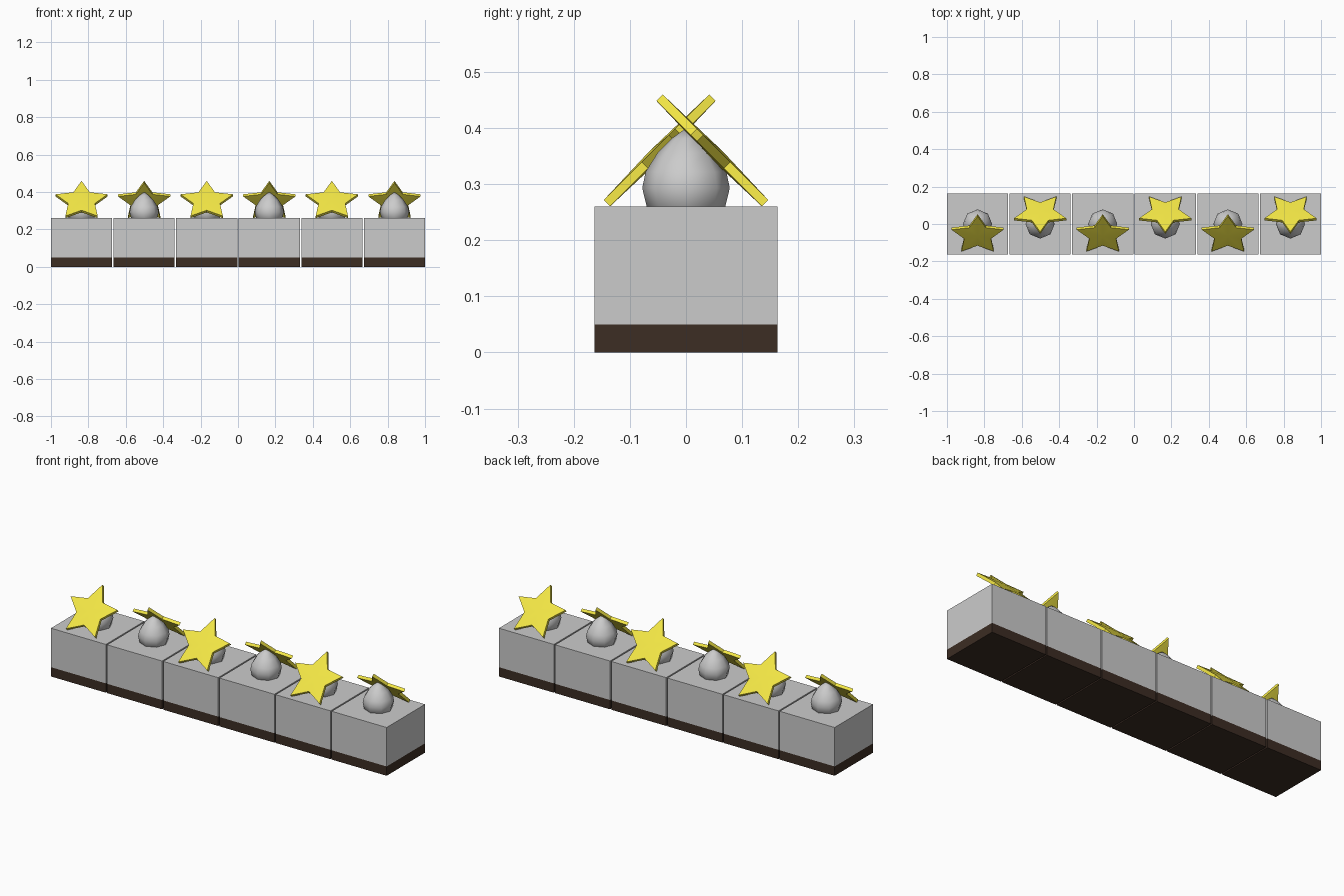
import bpy, bmesh, math
from mathutils import Matrix

if "Cube" in bpy.data.objects:
    bpy.data.objects.remove(bpy.data.objects["Cube"])

def material(name, rgb):
    m = bpy.data.materials.new(name)
    m.diffuse_color = (*rgb, 1)
    m.use_nodes = True
    m.node_tree.nodes["Principled BSDF"].inputs["Base Color"].default_value = m.diffuse_color
    return m

YELLOW = material("yellow", (0.9, 0.8, 0.06))
BROWN = material("dark_brown", (0.045, 0.026, 0.017))

def finish(bm, name, mat=None, smooth=None):
    bmesh.ops.recalc_face_normals(bm, faces=bm.faces)
    me = bpy.data.meshes.new(name)
    bm.to_mesh(me)
    bm.free()
    ob = bpy.data.objects.new(name, me)
    bpy.context.collection.objects.link(ob)
    if mat:
        me.materials.append(mat)
    if smooth:
        bpy.ops.object.select_all(action='DESELECT')
        ob.select_set(True)
        bpy.context.view_layer.objects.active = ob
        bpy.ops.object.shade_smooth_by_angle(angle=math.radians(smooth))
    return ob

def box(name, x, w, z0, z1, mat=None):
    bm = bmesh.new()
    bmesh.ops.create_cube(bm, size=1, matrix=Matrix.Translation((x, 0, (z0 + z1) / 2))
                          @ Matrix.Diagonal((w, w, z1 - z0, 1)))
    return finish(bm, name, mat)

def drop(name, x, sides=8):
    # eight-sided pointed drop, lower part sunk into the block
    profile = [(.045, .235), (.07, .26), (.078, .293), (.072, .322), (.05, .357), (.026, .381)]
    bm = bmesh.new()
    rings = [[bm.verts.new((x + r * math.cos(a), r * math.sin(a), z))
              for a in (math.tau * i / sides for i in range(sides))] for r, z in profile]
    tip, base = bm.verts.new((x, 0, .4)), bm.verts.new((x, 0, .225))
    for i in range(sides):
        j = (i + 1) % sides
        for lo, hi in zip(rings, rings[1:]):
            bm.faces.new((lo[i], lo[j], hi[j], hi[i]))
        bm.faces.new((rings[-1][i], rings[-1][j], tip))
        bm.faces.new((rings[0][j], rings[0][i], base))
    return finish(bm, name, None, 60)

def star(name, x, turn, R=.147, r=.075, edge=.008, crown=.012):
    # five-pointed plate with slightly raised centres, leaning 45 degrees over the drop
    bm = bmesh.new()
    caps = []
    for s in (-1, 1):
        ring = []
        for i in range(10):
            a, rad = math.pi / 2 + i * math.pi / 5, (r if i % 2 else R)
            ring.append(bm.verts.new((rad * math.cos(a), rad * math.sin(a), s * edge)))
        mid = bm.verts.new((0, 0, s * crown))
        for i in range(10):
            bm.faces.new((ring[i], ring[(i + 1) % 10], mid))
        caps.append(ring)
    for i in range(10):
        j = (i + 1) % 10
        bm.faces.new((caps[0][i], caps[0][j], caps[1][j], caps[1][i]))
    m = (Matrix.Translation((x, 0, 0)) @ Matrix.Rotation(turn, 4, 'Z')
         @ Matrix.Translation((0, -.057, .35)) @ Matrix.Rotation(math.radians(45), 4, 'X'))
    bmesh.ops.transform(bm, matrix=m, verts=bm.verts)
    return finish(bm, name, YELLOW, 50)

# row of six blocks, every second one turned to face the back
W = .327
PITCH = (2 - W) / 5
for k in range(6):
    x = (k - 2.5) * PITCH
    box(f"block_base_{k + 1}", x, W, 0, .05, BROWN)
    box(f"block_{k + 1}", x, W, .05, .26)
    drop(f"drop_{k + 1}", x)
    star(f"star_{k + 1}", x, math.pi * (k % 2))
